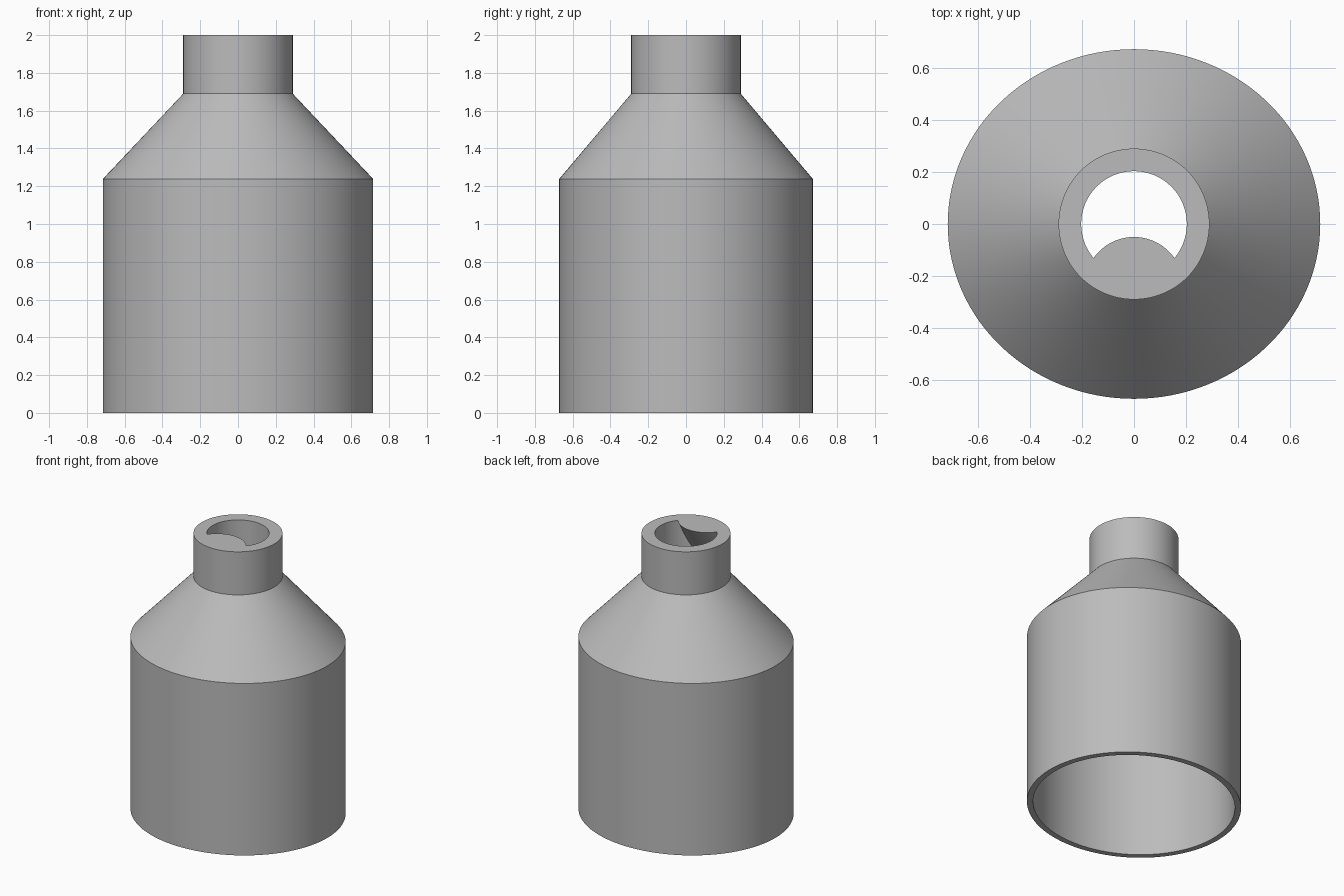
import bpy
import bmesh
from math import cos, sin, tau, radians

SIDES = 128

cube = bpy.data.objects.get("Cube")
if cube:
    bpy.data.objects.remove(cube, do_unlink=True)

grey = bpy.data.materials.new("plain grey")
grey.use_nodes = True
colour = (0.5, 0.5, 0.5, 1)
grey.diffuse_color = colour
grey.node_tree.nodes["Principled BSDF"].inputs["Base Color"].default_value = colour


def loft(name, rings):
    """Closed solid through elliptical rings: (x radius, y radius, y centre, z)."""
    bm = bmesh.new()
    loops = []
    for rx, ry, cy, z in rings:
        loops.append([bm.verts.new((rx * cos(tau * i / SIDES),
                                    cy + ry * sin(tau * i / SIDES), z))
                      for i in range(SIDES)])
    for low, high in zip(loops, loops[1:]):
        for i in range(SIDES):
            j = (i + 1) % SIDES
            bm.faces.new((low[i], low[j], high[j], high[i]))
    bm.faces.new(loops[0][::-1])
    bm.faces.new(loops[-1])
    mesh = bpy.data.meshes.new(name)
    bm.to_mesh(mesh)
    bm.free()
    mesh.materials.append(grey)
    obj = bpy.data.objects.new(name, mesh)
    bpy.context.collection.objects.link(obj)
    return obj


def subtract(target, cutter):
    """Cut one solid from another and discard the cutter."""
    cutter.hide_render = True
    mod = target.modifiers.new("cut", "BOOLEAN")
    mod.operation = "DIFFERENCE"
    mod.solver = "EXACT"
    mod.object = cutter
    bpy.context.view_layer.objects.active = target
    bpy.ops.object.modifier_apply(modifier=mod.name)
    bpy.data.objects.remove(cutter, do_unlink=True)


RX, RY, NECK, BORE, WALL = 0.716, 0.672, 0.29, 0.203, 0.04
SHOULDER, COLLAR, TOP = 1.238, 1.69, 2.0

# Outer shell: oval skirt, sloping shoulder and round neck
body = loft("bottle_adapter", [
    (RX, RY, 0, 0), (RX, RY, 0, SHOULDER),
    (NECK, NECK, 0, COLLAR), (NECK, NECK, 0, TOP)])

# Hollow inside, open at both ends
cavity = loft("cavity", [
    (RX - WALL, RY - WALL, 0, -0.05), (RX - WALL, RY - WALL, 0, SHOULDER - 0.02),
    (BORE, BORE, 0, COLLAR - 0.02), (BORE, BORE, 0, TOP + 0.05)])

# Slanted round ramp that partly closes the front of the bore
slope = 0.62
wedge = loft("ramp", [
    (0.19, 0.19, -0.24 + slope * (z - TOP), z) for z in (COLLAR, TOP + 0.1)])

subtract(cavity, wedge)
subtract(body, cavity)

bpy.ops.object.select_all(action="DESELECT")
body.select_set(True)
bpy.context.view_layer.objects.active = body
bpy.ops.object.shade_smooth_by_angle(angle=radians(25))
